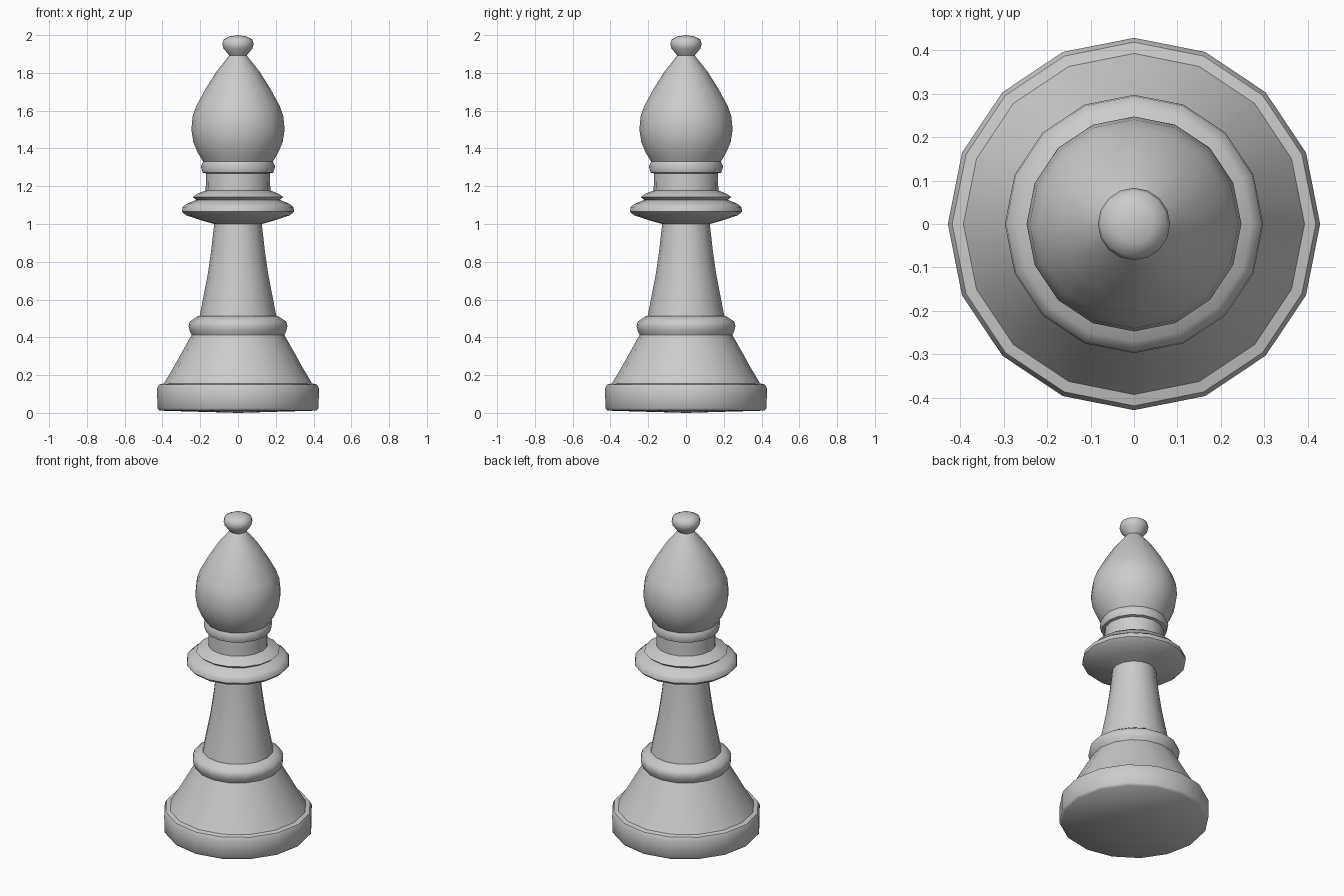
import bpy, bmesh, math

SIDES = 16


def lathe(name, profile):
    """Spin an (r, z) profile, listed bottom to top, around the z axis."""
    bm = bmesh.new()
    rings = []
    for r, z in profile:
        if r == 0:
            rings.append([bm.verts.new((0, 0, z))] * SIDES)
        else:
            rings.append([bm.verts.new((r * math.cos(math.tau * i / SIDES),
                                        r * math.sin(math.tau * i / SIDES), z))
                          for i in range(SIDES)])
    for lo, hi in zip(rings, rings[1:]):
        for i in range(SIDES):
            j = (i + 1) % SIDES
            corners = [lo[i], lo[j], hi[j], hi[i]]
            bm.faces.new(list(dict.fromkeys(corners)))
    mesh = bpy.data.meshes.new(name)
    bm.to_mesh(mesh)
    bm.free()
    obj = bpy.data.objects.new(name, mesh)
    bpy.context.collection.objects.link(obj)
    bpy.ops.object.select_all(action='DESELECT')
    obj.select_set(True)
    bpy.context.view_layer.objects.active = obj
    bpy.ops.object.shade_smooth_by_angle(angle=math.radians(50))


# Round foot with a softened rim
lathe("foot", [(0, 0), (0.416, 0.012), (0.427, 0.025), (0.428, 0.13),
               (0.418, 0.15), (0.392, 0.156)])

# Flared skirt above the foot
lathe("skirt", [(0.392, 0.156), (0.345, 0.235), (0.295, 0.325), (0.245, 0.413)])

# Rounded ring between skirt and stem
lathe("lower_ring", [(0.245, 0.413), (0.256, 0.435), (0.262, 0.46),
                     (0.254, 0.485), (0.213, 0.512), (0.203, 0.512)])

# Tapering stem
lathe("stem", [(0.203, 0.512), (0.16, 0.735), (0.142, 0.86), (0.126, 1.0)])

# Wide collar disc with a smaller step on top
lathe("collar", [(0.126, 1.0), (0.19, 1.018), (0.275, 1.046), (0.297, 1.065),
                 (0.294, 1.09), (0.27, 1.108), (0.222, 1.128),
                 (0.24, 1.143), (0.215, 1.16), (0.171, 1.178)])

# Neck with a thin bead
lathe("neck", [(0.171, 1.178), (0.17, 1.268), (0.187, 1.272),
               (0.197, 1.305), (0.184, 1.33)])

# Teardrop head
lathe("head", [(0.184, 1.33), (0.212, 1.375), (0.237, 1.435), (0.247, 1.5),
               (0.24, 1.57), (0.221, 1.625), (0.172, 1.715), (0.112, 1.81),
               (0.046, 1.892)])

# Finial ball
lathe("finial", [(0.046, 1.892), (0.076, 1.928), (0.083, 1.952),
                 (0.076, 1.977), (0.045, 1.993), (0, 2.0)])
